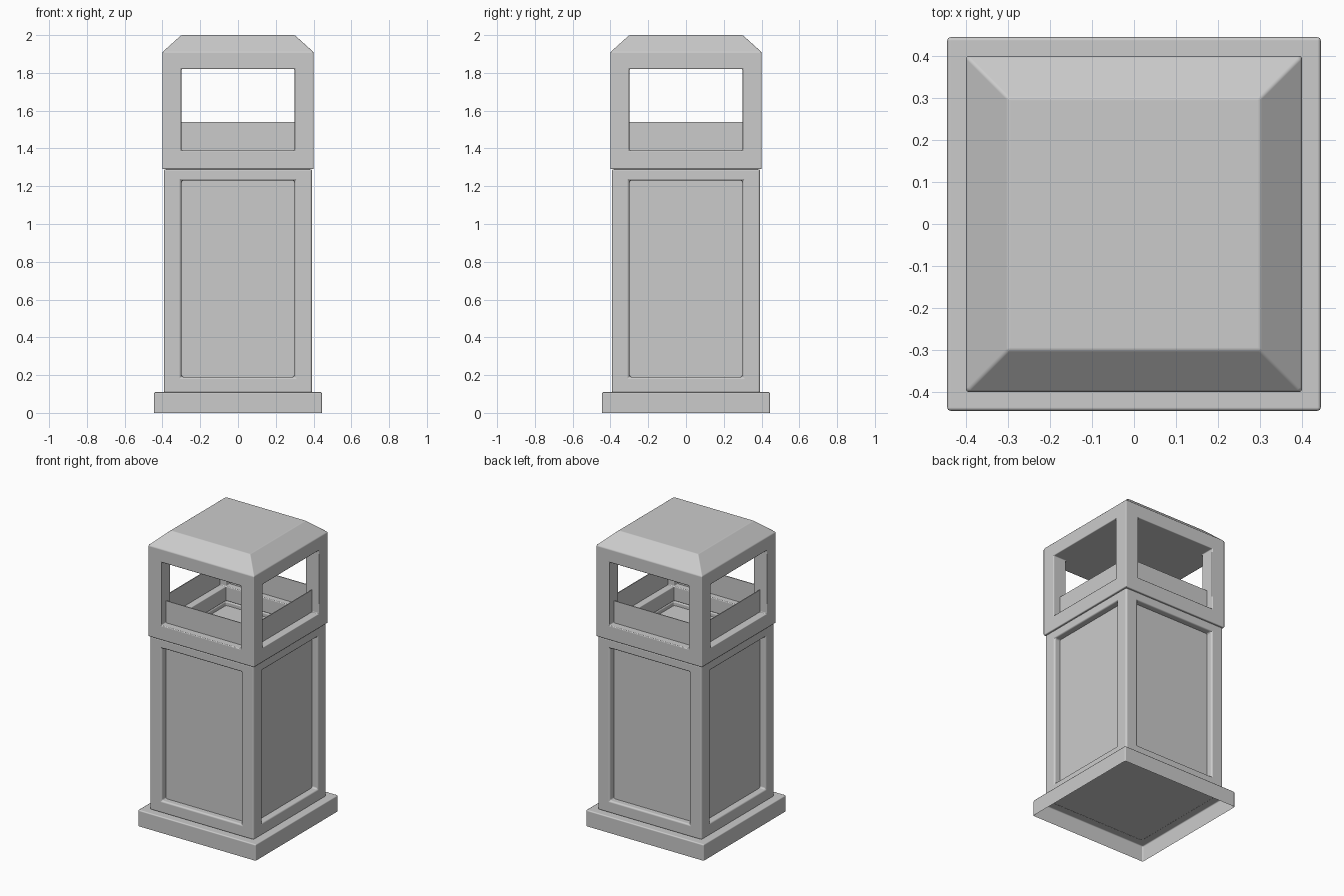
import bpy, bmesh, math

if "Cube" in bpy.data.objects:
    bpy.data.objects.remove(bpy.data.objects["Cube"])


def make_object(name, bm):
    mesh = bpy.data.meshes.new(name)
    bmesh.ops.recalc_face_normals(bm, faces=bm.faces)
    bm.to_mesh(mesh)
    bm.free()
    ob = bpy.data.objects.new(name, mesh)
    bpy.context.collection.objects.link(ob)
    return ob


def stack(name, rings, bottom=True, top=True):
    """Square sections given as (half x, half y, z), skinned into one mesh."""
    bm = bmesh.new()
    loops = [[bm.verts.new((sx * hx, sy * hy, z))
              for sx, sy in ((-1, -1), (1, -1), (1, 1), (-1, 1))]
             for hx, hy, z in rings]
    for a, b in zip(loops, loops[1:]):
        for i in range(4):
            j = (i + 1) % 4
            bm.faces.new((a[i], a[j], b[j], b[i]))
    if bottom:
        bm.faces.new(loops[0][::-1])
    if top:
        bm.faces.new(loops[-1])
    return make_object(name, bm)


def select_only(ob):
    bpy.ops.object.select_all(action='DESELECT')
    ob.select_set(True)
    bpy.context.view_layer.objects.active = ob


def cut(ob, hx, hy, z0, z1):
    cutter = stack("cutter", [(hx, hy, z0), (hx, hy, z1)])
    cutter.hide_render = True
    mod = ob.modifiers.new("opening", 'BOOLEAN')
    mod.operation = 'DIFFERENCE'
    mod.solver = 'EXACT'
    mod.object = cutter
    select_only(ob)
    bpy.ops.object.modifier_apply(modifier=mod.name)
    bpy.data.objects.remove(cutter)


def soften(ob, width):
    mod = ob.modifiers.new("soft_edges", 'BEVEL')
    mod.width = width
    mod.segments = 2
    mod.limit_method = 'ANGLE'
    mod.angle_limit = math.radians(30)
    mod.harden_normals = True
    select_only(ob)
    bpy.ops.object.shade_smooth_by_angle(angle=math.radians(40))
    bpy.ops.object.modifier_apply(modifier=mod.name)


# Plinth, hollow underneath
plinth = stack("plinth", [(.445, .445, 0), (.445, .445, .11)], bottom=False)
soften(plinth, .008)

# Body frame with a panel opening on each side
body = stack("body_frame", [(.393, .393, .105), (.393, .393, 1.29)])
cut(body, .30, .6, .19, 1.23)
cut(body, .6, .30, .19, 1.23)
cut(body, .30, .30, .19, 1.4)
soften(body, .012)

# Hood: four corner posts under a chamfered roof
hood = stack("hood", [(.40, .40, 1.29), (.40, .40, 1.91), (.30, .30, 2.0)])
cut(hood, .30, .6, 1.39, 1.82)
cut(hood, .6, .30, 1.39, 1.82)
cut(hood, .30, .30, 1.2, 1.82)
soften(hood, .006)

# Liner: recessed side panels that rise into the hood openings
liner = stack("liner_panels", [(.35, .35, .13), (.35, .35, 1.54)], top=False)
mod = liner.modifiers.new("thickness", 'SOLIDIFY')
mod.thickness = .008

# Tray closing off the liner below the openings
tray = stack("tray", [(.345, .345, 1.24), (.345, .345, 1.26)])
